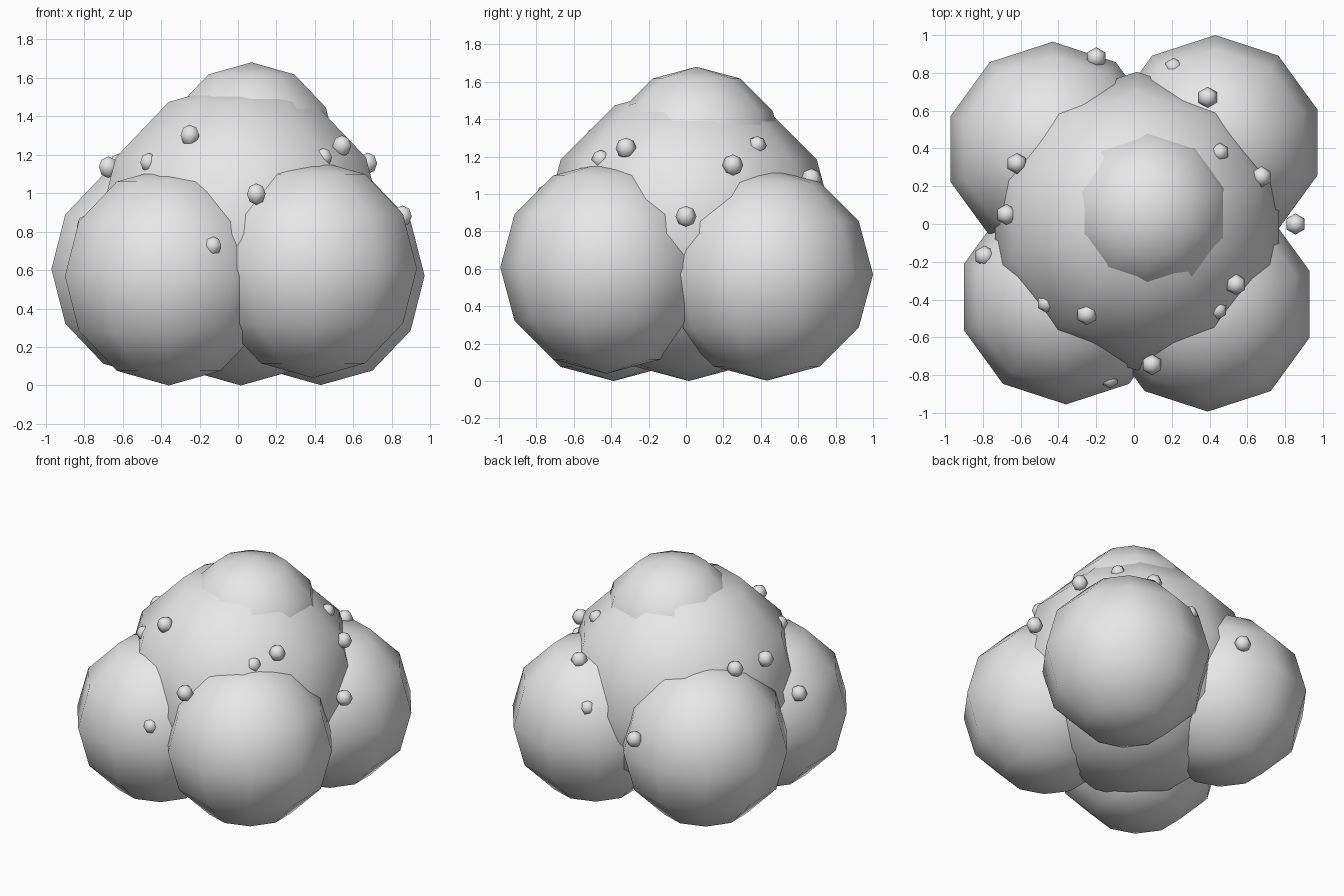
import bpy
import math

if "Cube" in bpy.data.objects:
    bpy.data.objects.remove(bpy.data.objects["Cube"])

# One light grey for the whole model
grey = bpy.data.materials.new("light_grey")
grey.diffuse_color = (0.8, 0.8, 0.8, 1.0)
grey.use_nodes = True
grey.node_tree.nodes["Principled BSDF"].inputs["Base Color"].default_value = grey.diffuse_color


def ball(name, centre, radius, segments=10, rings=6, rotation=(0, 0, 0)):
    """Low-poly smooth sphere with a pole on top."""
    bpy.ops.mesh.primitive_uv_sphere_add(
        segments=segments, ring_count=rings, radius=radius,
        location=centre, rotation=rotation)
    obj = bpy.context.object
    obj.name = name
    obj.data.materials.append(grey)
    bpy.ops.object.shade_smooth()
    return obj


# Central mass and the small dome on top
ball("main_mound", (0.015, 0.015, 0.79), 0.79)
ball("top_dome", (0.07, 0.056, 1.21), 0.47)

# Four large lobes around the base
LOBE_RADIUS = 0.568
lobes = {
    "front_left_lobe": (-0.36, -0.387, 0.568),
    "front_right_lobe": (0.39, -0.425, 0.607),
    "back_left_lobe": (-0.43, 0.397, 0.605),
    "back_right_lobe": (0.43, 0.432, 0.57),
}
for name, centre in lobes.items():
    ball(name, centre, LOBE_RADIUS)

# Pebbles standing proud of the surface
pebbles = [
    (-0.20, 0.88, 0.74), (0.39, 0.67, 1.08), (0.675, 0.25, 1.155),
    (-0.62, 0.32, 1.15), (-0.675, 0.05, 1.135), (-0.79, -0.17, 0.83),
    (-0.25, -0.48, 1.30), (0.095, -0.745, 0.995), (0.54, -0.32, 1.245),
    (0.855, 0.0, 0.88),
]
for i, centre in enumerate(pebbles):
    ball(f"pebble_{i + 1}", centre, 0.056, 6, 4)

# Pebbles mostly sunk into the surface
sunk = [
    (0.21, 0.83, 0.84), (0.455, 0.38, 1.26), (-0.465, -0.42, 1.16),
    (-0.13, -0.82, 0.725), (0.445, -0.455, 1.185),
]
for i, centre in enumerate(sunk):
    ball(f"sunk_pebble_{i + 1}", centre, 0.05, 6, 4)
